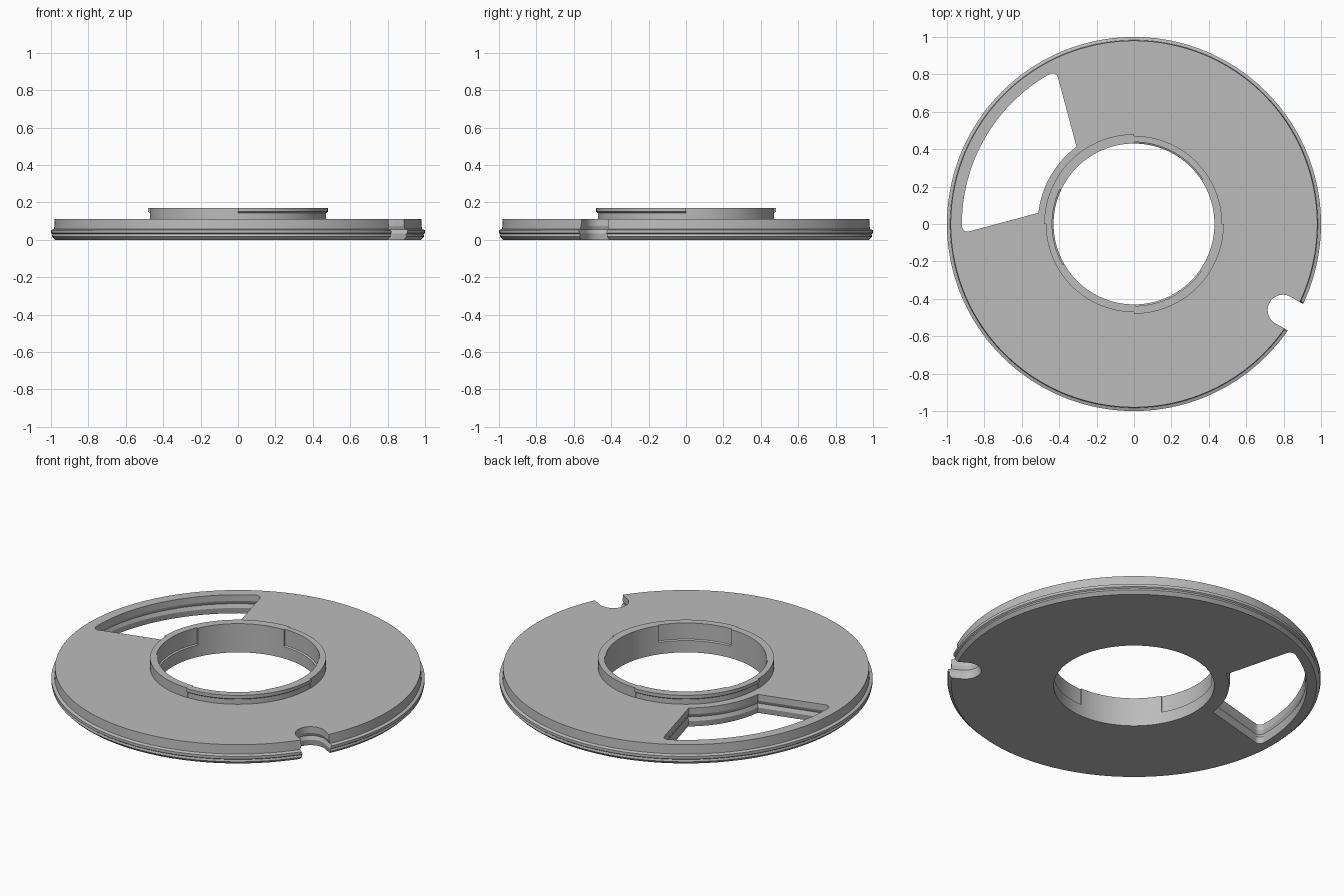
import bpy, bmesh, math
from mathutils import Vector

if "Cube" in bpy.data.objects:
    bpy.data.objects.remove(bpy.data.objects["Cube"])

grey = bpy.data.materials.new("plain grey")
grey.diffuse_color = (0.5, 0.5, 0.5, 1)
grey.use_nodes = True
grey.node_tree.nodes["Principled BSDF"].inputs["Base Color"].default_value = grey.diffuse_color


def loft(name, loops, wrap):
    """Skin equal-length loops; wrap joins last loop to first, otherwise caps both ends."""
    bm = bmesh.new()
    rows = [[bm.verts.new(p) for p in loop] for loop in loops]
    n = len(rows[0])
    for k in range(len(rows) - (0 if wrap else 1)):
        a, b = rows[k], rows[(k + 1) % len(rows)]
        for i in range(n):
            j = (i + 1) % n
            bm.faces.new((a[i], a[j], b[j], b[i]))
    if not wrap:
        bm.faces.new(rows[0])
        bm.faces.new(rows[-1])
    bmesh.ops.recalc_face_normals(bm, faces=bm.faces)
    mesh = bpy.data.meshes.new(name)
    bm.to_mesh(mesh)
    bm.free()
    mesh.materials.append(grey)
    ob = bpy.data.objects.new(name, mesh)
    bpy.context.collection.objects.link(ob)
    return ob


def section(deg):
    """Radial cross-section of disc and hub at an angle, as (radius, z)."""
    lip = 90 < deg < 180 or 270 < deg < 360          # overhanging hub rim
    pocket = any(a < deg < b for a, b in ((33, 90), (155, 210), (271, 325)))
    bore = 0.438 if pocket else 0.43                 # shallow pockets in the bore
    rim = 0.48 if lip else 0.471
    neck = 0.468 if lip else 0.471
    return [(0.43, 0), (0.978, 0), (0.996, 0.018), (0.992, 0.03), (1.0, 0.036),
            (1.0, 0.052), (0.983, 0.058), (0.98, 0.112), (neck, 0.112),
            (neck, 0.142), (rim, 0.15), (rim, 0.17), (bore, 0.17),
            (bore, 0.075), (0.43, 0.07)]


# Disc with hub, turned around z with crisp steps at the break angles
breaks = (0.0, 33, 90, 155, 180, 210, 271, 325, 270)
angles = [2 * i + 1 for i in range(180) if min(abs(2 * i + 1 - b) for b in breaks) > 0.5]
angles += [(b + s) % 360 for b in breaks for s in (-0.1, 0.1)]
loops = []
for deg in sorted(angles):
    t = math.radians(deg)
    loops.append([(r * math.cos(t), r * math.sin(t), z) for r, z in section(deg)])
disc = loft("disc_with_hub", loops, True)

# Undercut wall shape shared by both openings: (z, outward offset)
wall = ((-0.05, 0.006), (0.0, 0.006), (0.034, 0.0), (0.056, 0.008),
        (0.075, 0.0), (0.15, 0.0))


def window_outline(d):
    """Quarter window with rounded outer corners, grown by d."""
    side, r_in, r_out, f = 0.19 - d, 0.515 - d, 0.92 + d, 0.03
    pts = []
    a0 = math.asin(side / r_in)
    for i in range(17):                               # inner arc
        t = math.pi / 2 - a0 - (math.pi / 2 - 2 * a0) * i / 16
        pts.append((r_in * math.cos(t), r_in * math.sin(t)))
    cy = side + f
    cx = math.sqrt((r_out - f) ** 2 - cy ** 2)
    c = math.atan2(cy, cx)
    corner = []
    for i in range(9):                                # rounded corner
        t = -math.pi / 2 + (c + math.pi / 2) * i / 8
        corner.append((cx + f * math.cos(t), cy + f * math.sin(t)))
    pts += corner
    for i in range(1, 32):                            # outer arc
        t = c + (math.pi / 2 - 2 * c) * i / 32
        pts.append((r_out * math.cos(t), r_out * math.sin(t)))
    return pts + [(y, x) for x, y in reversed(corner)]


def notch_outline(d):
    """Round-ended slot open to the rim, grown by d."""
    r = 0.082 + d
    arc = [math.radians(90 + 180 * i / 24) for i in range(25)]
    return ([(0.92 + r * math.cos(t), r * math.sin(t)) for t in arc]
            + [(1.2, -r), (1.2, r)])


def cut(name, outline, turn):
    c, s = math.cos(math.radians(turn)), math.sin(math.radians(turn))
    layers = [[(x * c - y * s, x * s + y * c, z) for x, y in outline(d)] for z, d in wall]
    cutter = loft(name, layers, False)
    cutter.hide_render = True
    mod = disc.modifiers.new(name, 'BOOLEAN')
    mod.operation = 'DIFFERENCE'
    mod.solver = 'EXACT'
    mod.object = cutter
    bpy.context.view_layer.objects.active = disc
    bpy.ops.object.modifier_apply(modifier=name)
    bpy.data.objects.remove(cutter)


cut("window_cutter", window_outline, 105)
cut("notch_cutter", notch_outline, -30)

# Smooth round walls, sharp edges kept
bpy.ops.object.select_all(action='DESELECT')
disc.select_set(True)
bpy.context.view_layer.objects.active = disc
bpy.ops.object.shade_smooth_by_angle(angle=math.radians(20))
